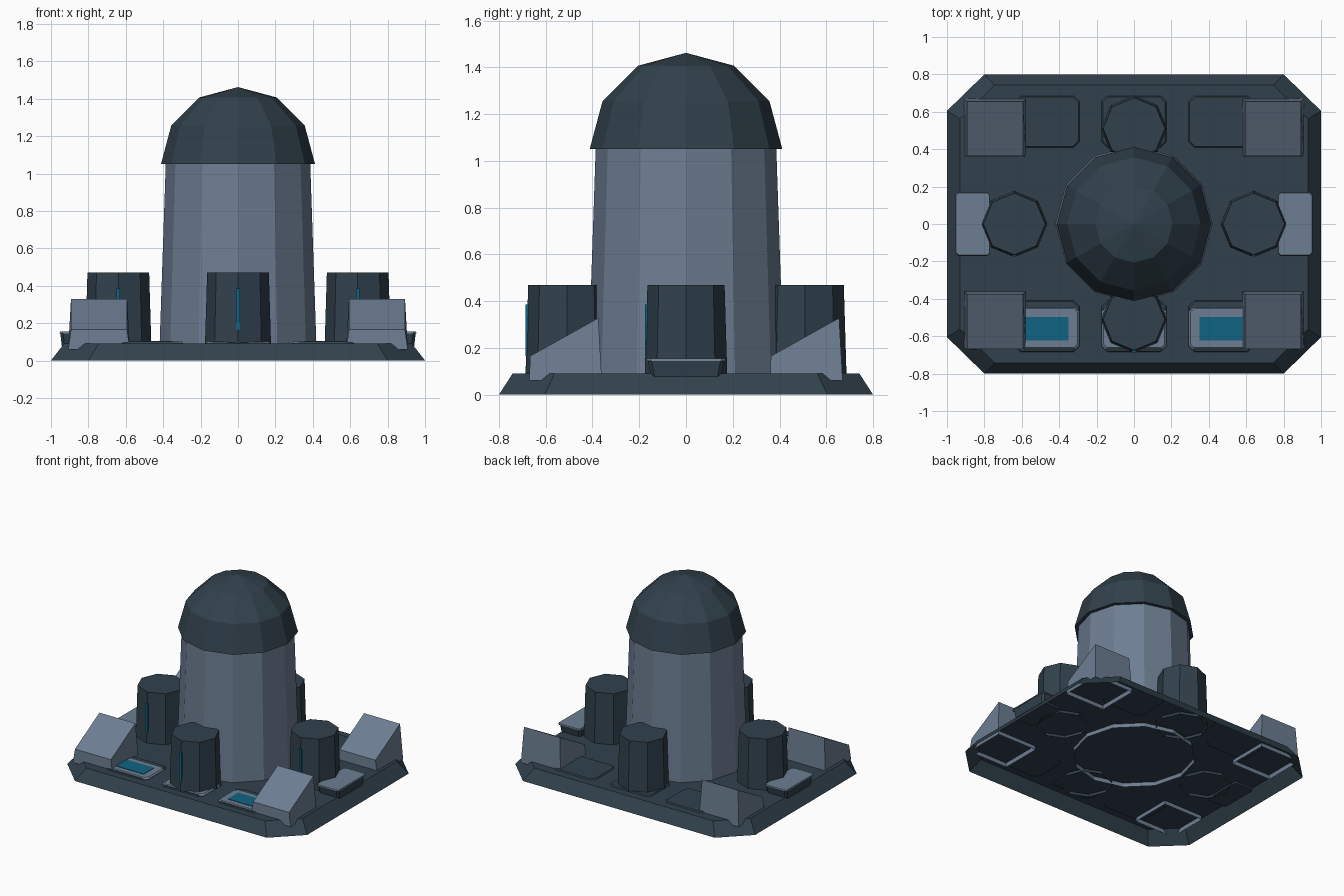
import bpy, bmesh, math

if "Cube" in bpy.data.objects:
    bpy.data.objects.remove(bpy.data.objects["Cube"])


def material(name, rgb):
    m = bpy.data.materials.new(name)
    m.diffuse_color = (*rgb, 1)
    m.use_nodes = True
    m.node_tree.nodes["Principled BSDF"].inputs["Base Color"].default_value = m.diffuse_color
    return m


DARK = material("dark slate", (0.031, 0.053, 0.073))
LIGHT = material("blue grey", (0.155, 0.208, 0.29))
CYAN = material("deep cyan", (0.005, 0.125, 0.225))


def loft(name, rings, mat, cap_top=True, cap_bottom=False):
    """Skin a stack of equal-length point rings, lowest first."""
    bm = bmesh.new()
    rows = [[bm.verts.new(p) for p in ring] for ring in rings]
    for lo, hi in zip(rows, rows[1:]):
        n = len(lo)
        for i in range(n):
            j = (i + 1) % n
            bm.faces.new((lo[i], lo[j], hi[j], hi[i]))
    if cap_top:
        bm.faces.new(rows[-1])
    if cap_bottom:
        bm.faces.new(rows[0][::-1])
    bmesh.ops.remove_doubles(bm, verts=bm.verts, dist=1e-5)
    me = bpy.data.meshes.new(name)
    bm.to_mesh(me)
    bm.free()
    me.materials.append(mat)
    ob = bpy.data.objects.new(name, me)
    bpy.context.collection.objects.link(ob)
    return ob


def circle(cx, cy, r, z, n):
    return [(cx + r * math.cos(i * math.tau / n), cy + r * math.sin(i * math.tau / n), z)
            for i in range(n)]


def cut_rect(cx, cy, hx, hy, cut_x, cut_y, z):
    """Rectangle with chamfered corners, counter-clockwise."""
    a, b = hx - cut_x, hy - cut_y
    pts = [(hx, -b), (hx, b), (a, hy), (-a, hy), (-hx, b), (-hx, -b), (-a, -hy), (a, -hy)]
    return [(cx + x, cy + y, z) for x, y in pts]


def rect(cx, cy, hx, hy, z):
    return [(cx + sx * hx, cy + sy * hy, z) for sx, sy in ((-1, -1), (1, -1), (1, 1), (-1, 1))]


def plate(name, cx, cy, hx, hy, cut, z0, z1, mat, inset=0.008):
    loft(name, [cut_rect(cx, cy, hx, hy, cut, cut, z0),
                cut_rect(cx, cy, hx - inset, hy - inset, cut, cut, z1)], mat)


# Base: hollow tapered slab, open underneath
loft("base", [cut_rect(0, 0, 1, 0.8, 0.2, 0.195, 0),
              cut_rect(0, 0, 0.93, 0.742, 0.185, 0.18, 0.09)], DARK)

# Main tower and its dome
loft("tower", [circle(0, 0, 0.42, 0.06, 12), circle(0, 0, 0.386, 1.06, 12)], LIGHT)
R = 0.412
dome = [circle(0, 0, R * math.cos(math.radians(a)), 1.05 + R * math.sin(math.radians(a)), 12)
        for a in (0, 30, 60)]
dome.append([(0, 0, 1.05 + R)] * 12)


def dome_mesh():
    ob = loft("dome", dome[:3], DARK, cap_top=False, cap_bottom=True)
    bm = bmesh.new()
    bm.from_mesh(ob.data)
    rim = [e for e in bm.edges if e.is_boundary]
    tip = bm.verts.new((0, 0, 1.05 + R))
    for e in rim:
        bm.faces.new((*e.verts, tip))
    bmesh.ops.recalc_face_normals(bm, faces=bm.faces)
    bm.to_mesh(ob.data)
    bm.free()


dome_mesh()

# Four octagonal tanks with a glowing strip on the front edge
for label, x, y in (("left", -0.64, 0), ("right", 0.64, 0), ("front", 0, -0.51), ("back", 0, 0.51)):
    loft(label + "_tank", [circle(x, y, 0.177, 0.07, 8), circle(x, y, 0.165, 0.47, 8)], DARK)
    loft(label + "_tank_strip", [rect(x, y - 0.168, 0.01, 0.008, 0.165),
                                 rect(x, y - 0.168, 0.01, 0.008, 0.385)], CYAN, True, True)

# Four corner wedges, all sloping down towards the front, open underneath
for sx in (-1, 1):
    for sy in (-1, 1):
        x, y = sx * 0.743, sy * 0.515
        top = rect(x, y, 0.15, 0.14, 0)
        top = [(px, py - (0.012 if i < 2 else 0), 0.165 if i < 2 else 0.328)
               for i, (px, py, _) in enumerate(top)]
        loft("corner_wedge", [rect(x, y, 0.165, 0.155, 0.06), top], LIGHT)

# Side steps: dark block with a light tread
for sx in (-1, 1):
    loft("side_step_block", [cut_rect(sx * 0.86, 0, 0.082, 0.15, 0.015, 0.015, 0.078),
                             cut_rect(sx * 0.86, 0, 0.09, 0.162, 0.015, 0.015, 0.144)],
         DARK, True, True)
    loft("side_step_tread", [cut_rect(sx * 0.862, 0, 0.093, 0.17, 0.015, 0.015, 0.144),
                             cut_rect(sx * 0.862, 0, 0.09, 0.167, 0.015, 0.015, 0.154)],
         LIGHT, True, True)

# Deck panels: plain at the back, framed with cyan screens at the front
for x in (-0.465, 0, 0.465):
    plate("back_deck_panel", x, 0.547, 0.175, 0.14, 0.03, 0.088, 0.098, DARK)
    plate("front_deck_panel", x, -0.547, 0.175, 0.14, 0.03, 0.088, 0.096, DARK)
    plate("front_panel_frame", x, -0.557, 0.172, 0.112, 0.02, 0.094, 0.102, LIGHT)
    loft("front_panel_screen", [rect(x, -0.56, 0.115, 0.062, 0.1),
                                rect(x, -0.56, 0.115, 0.062, 0.105)], CYAN)
